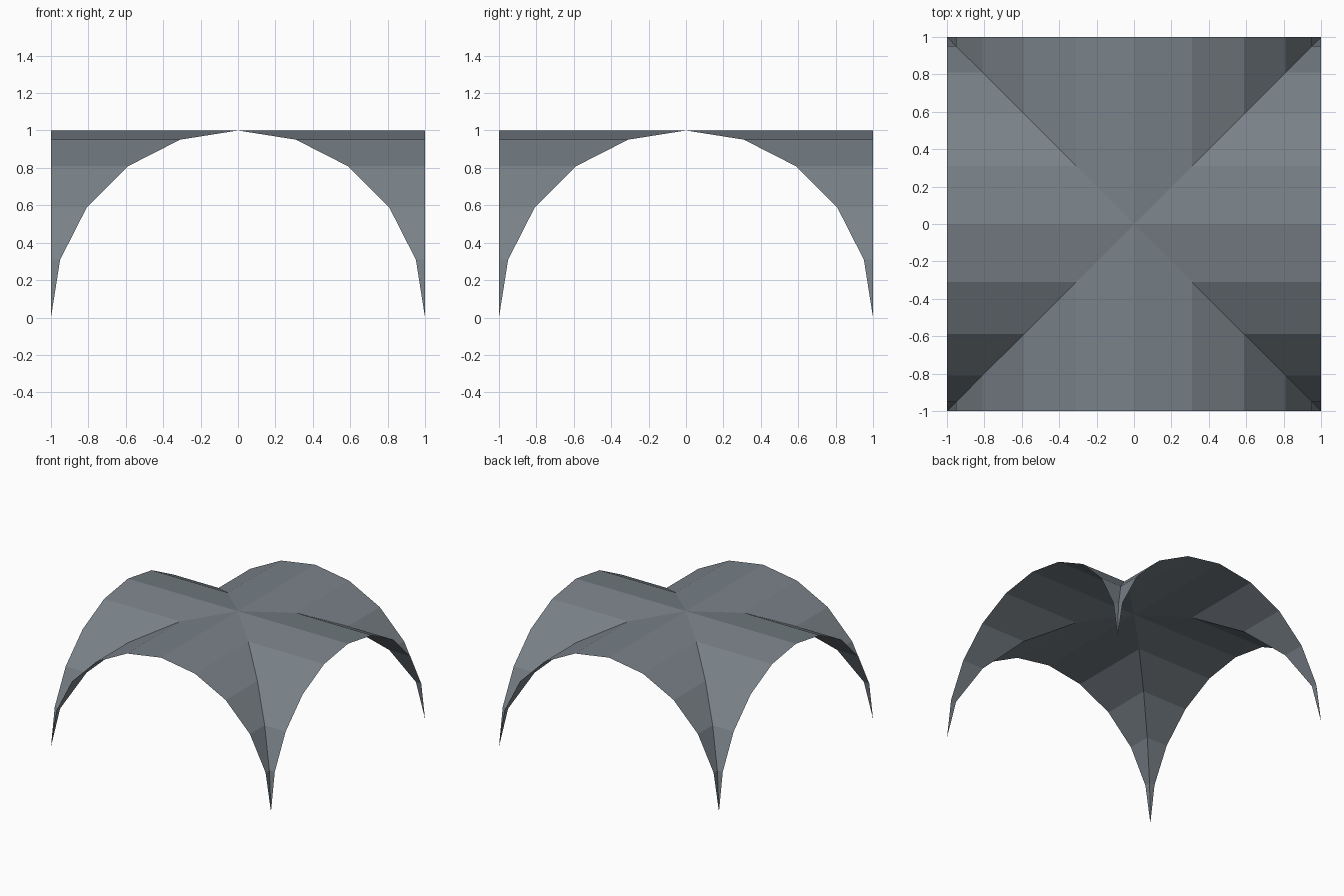
import bpy, bmesh, math
from mathutils import Matrix

if "Cube" in bpy.data.objects:
    bpy.data.objects.remove(bpy.data.objects["Cube"])

STEPS = 10  # flat sides of each half-round arch

stone = bpy.data.materials.new("slate grey")
stone.diffuse_color = (0.19, 0.22, 0.245, 1)
stone.use_nodes = True
stone.node_tree.nodes["Principled BSDF"].inputs["Base Color"].default_value = stone.diffuse_color

# Half-round arch profile, left to right
arch = [(-math.cos(math.pi * i / STEPS), math.sin(math.pi * i / STEPS))
        for i in range(STEPS + 1)]

bm = bmesh.new()
# Four barrel webs, each running from the rim in to the diagonal groins
for k in range(4):
    turn = Matrix.Rotation(k * math.pi / 2, 3, 'Z')
    rim = [bm.verts.new(turn @ Matrix.Identity(3).col[0] * 0) for _ in arch]
    groin = [bm.verts.new((0, 0, 0)) for _ in arch]
    for (x, z), a, b in zip(arch, rim, groin):
        a.co = (x, -1, z)
        b.co = (x, -abs(x), z)
        a.co = turn @ a.co
        b.co = turn @ b.co
    for i in range(STEPS):
        loop = [rim[i], rim[i + 1], groin[i + 1], groin[i]]
        if i == 0:                # web tapers to a point at each springing
            loop.remove(groin[i])
        if i == STEPS - 1:
            loop.remove(groin[i + 1])
        bm.faces.new(loop)
# Drop the unused points, then weld the webs along the groins
bmesh.ops.delete(bm, geom=[v for v in bm.verts if not v.link_faces], context='VERTS')
bmesh.ops.remove_doubles(bm, verts=bm.verts[:], dist=1e-4)

mesh = bpy.data.meshes.new("groin_vault")
bm.to_mesh(mesh)
bm.free()
mesh.materials.append(stone)
bpy.context.collection.objects.link(bpy.data.objects.new("groin_vault", mesh))
